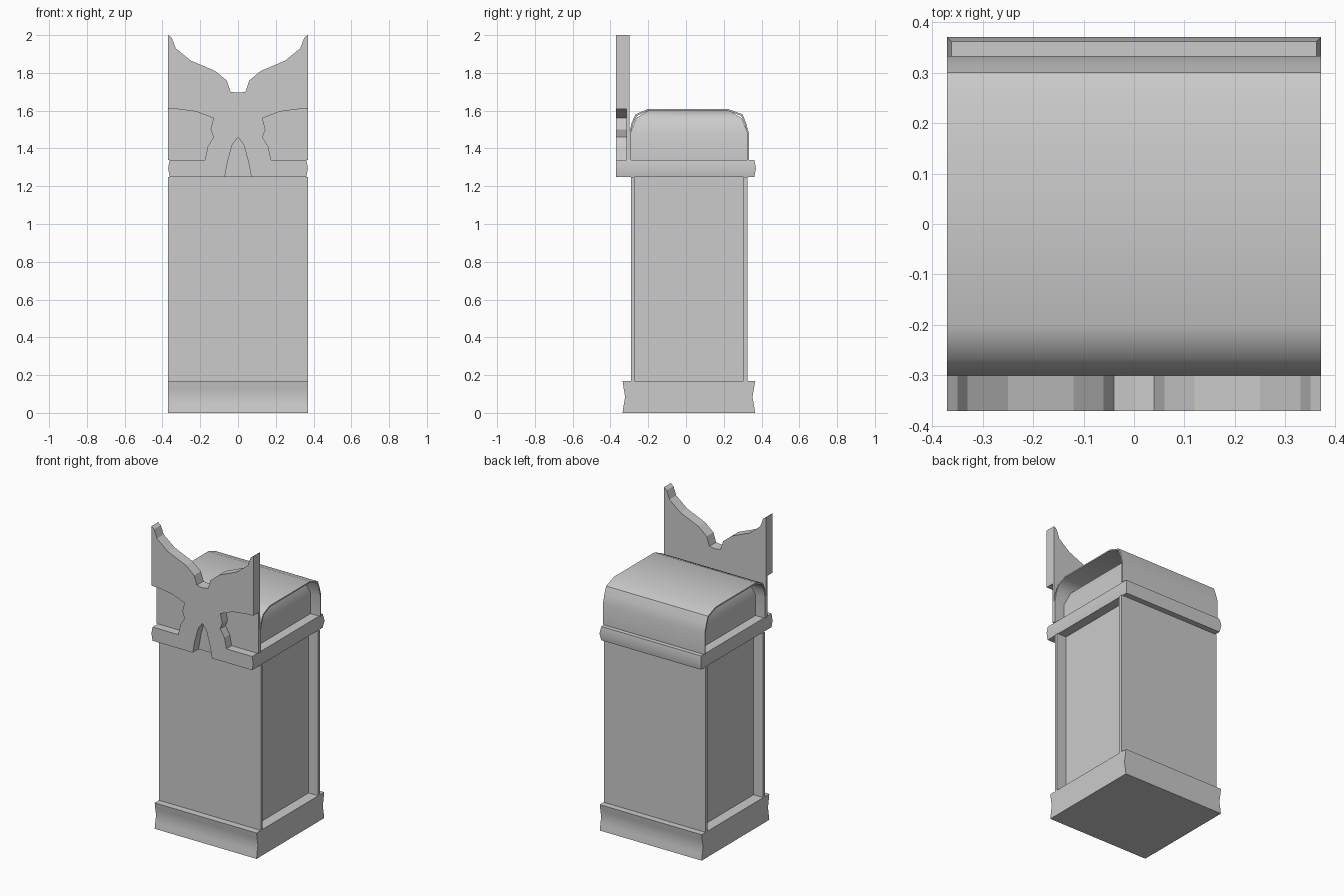
import bpy, bmesh
from mathutils import Vector

if "Cube" in bpy.data.objects:
    bpy.data.objects.remove(bpy.data.objects["Cube"])


def make_object(name, bm):
    bmesh.ops.recalc_face_normals(bm, faces=bm.faces)
    mesh = bpy.data.meshes.new(name)
    bm.to_mesh(mesh)
    bm.free()
    obj = bpy.data.objects.new(name, mesh)
    bpy.context.collection.objects.link(obj)
    return obj


def prism(name, points, axis, start, end):
    """Extrude a 2D outline: axis 'x' takes (y, z) points, axis 'y' takes (x, z)."""
    bm = bmesh.new()
    if axis == 'x':
        verts = [bm.verts.new((start, a, b)) for a, b in points]
        move = Vector((end - start, 0, 0))
    else:
        verts = [bm.verts.new((a, start, b)) for a, b in points]
        move = Vector((0, end - start, 0))
    face = bm.faces.new(verts)
    ext = bmesh.ops.extrude_face_region(bm, geom=[face], use_keep_orig=True)
    new = [g for g in ext['geom'] if isinstance(g, bmesh.types.BMVert)]
    bmesh.ops.translate(bm, verts=new, vec=move)
    return make_object(name, bm)


def box(name, x, y, z):
    return prism(name, [(y[0], z[0]), (y[1], z[0]), (y[1], z[1]), (y[0], z[1])], 'x', *x)


def loft(name, levels):
    """Closed stack of rectangles, each given as (half width, y0, y1, z)."""
    bm = bmesh.new()
    rings = [[bm.verts.new(p) for p in ((-w, y0, z), (w, y0, z), (w, y1, z), (-w, y1, z))]
             for w, y0, y1, z in levels]
    for lo, hi in zip(rings, rings[1:]):
        for i in range(4):
            j = (i + 1) % 4
            bm.faces.new((lo[i], lo[j], hi[j], hi[i]))
    bm.faces.new(rings[0])
    bm.faces.new(rings[-1])
    return make_object(name, bm)


W = 0.37      # half width of the whole pedestal
CORE = 0.30   # half width of the recessed sides

# Plinth with hollowed front and back
front = [(-0.336, 0.17), (-0.33, 0.13), (-0.322, 0.085), (-0.33, 0.04), (-0.336, 0)]
back = [(0.03 - y, z) for y, z in reversed(front)]
plinth = prism("plinth", front + back, 'x', -W, W)

# Column: recessed core between a front and a back panel
box("column_core", (-CORE, CORE), (-0.28, 0.31), (0.17, 1.25))
box("column_front_panel", (-W, W), (-0.291, -0.273), (0.17, 1.25))
box("column_back_panel", (-W, W), (0.304, 0.325), (0.17, 1.25))

# Collar with a pointed edge all round
collar = loft("collar", [(h, -h, h, z) for h, z in ((0.362, 1.25), (0.37, 1.295), (0.362, 1.34))])

# Arch opening cut in the front of the collar
arch = [(0.07, 1.25), (0.055, 1.33), (0.03, 1.42)]
notch = [(0.073, 1.2)] + arch + [(0, 1.46)]
cutter = prism("arch_cutter", notch + [(-x, z) for x, z in reversed(notch[:-1])],
               'y', -0.5, -0.31)
cutter.hide_render = True
cutter.hide_viewport = True
cut = collar.modifiers.new("arch", 'BOOLEAN')
cut.operation = 'DIFFERENCE'
cut.solver = 'EXACT'
cut.object = cutter

# Lid: thin rounded open-sided shell over a hipped core
outer = [(-0.30, 1.34), (-0.30, 1.48), (-0.288, 1.535), (-0.268, 1.58), (-0.20, 1.61),
         (0.22, 1.61), (0.30, 1.58), (0.318, 1.535), (0.333, 1.48), (0.333, 1.34)]
inner = [(0.015 + (y - 0.015) * 0.975, 1.34 + (z - 1.34) * 0.97) for y, z in outer]
shell = prism("lid_shell", outer + inner[::-1], 'x', -W, W)
core = loft("lid_core", [(CORE, -0.293, 0.327, 1.34), (CORE, -0.293, 0.327, 1.48),
                         (0.27, -0.265, 0.295, 1.56), (0.21, -0.19, 0.22, 1.605)])

# Backing panel between the lid and the crest
box("crest_backing", (-W, W), (-0.315, -0.30), (1.34, 1.61))

# Winged crest plate on the front, its feet running into the collar
half = [(0.04, 1.70), (0.06, 1.76), (0.12, 1.81), (0.25, 1.865), (0.33, 1.93),
        (0.35, 1.985), (0.37, 2.0), (0.37, 1.61), (0.32, 1.608), (0.22, 1.595),
        (0.13, 1.56), (0.145, 1.50), (0.13, 1.46), (0.16, 1.41), (0.175, 1.34),
        (0.362, 1.34), (0.37, 1.295), (0.362, 1.25)] + arch
prism("crest_plate",
      [(0, 1.695)] + half + [(0, 1.46)] + [(-x, z) for x, z in reversed(half)],
      'y', -0.37, -0.30)

# Smooth the curved parts while keeping their rims sharp
bpy.ops.object.select_all(action='DESELECT')
for obj in (shell, core, plinth, collar):
    obj.select_set(True)
bpy.context.view_layer.objects.active = shell
bpy.ops.object.shade_smooth_by_angle(angle=0.8)
